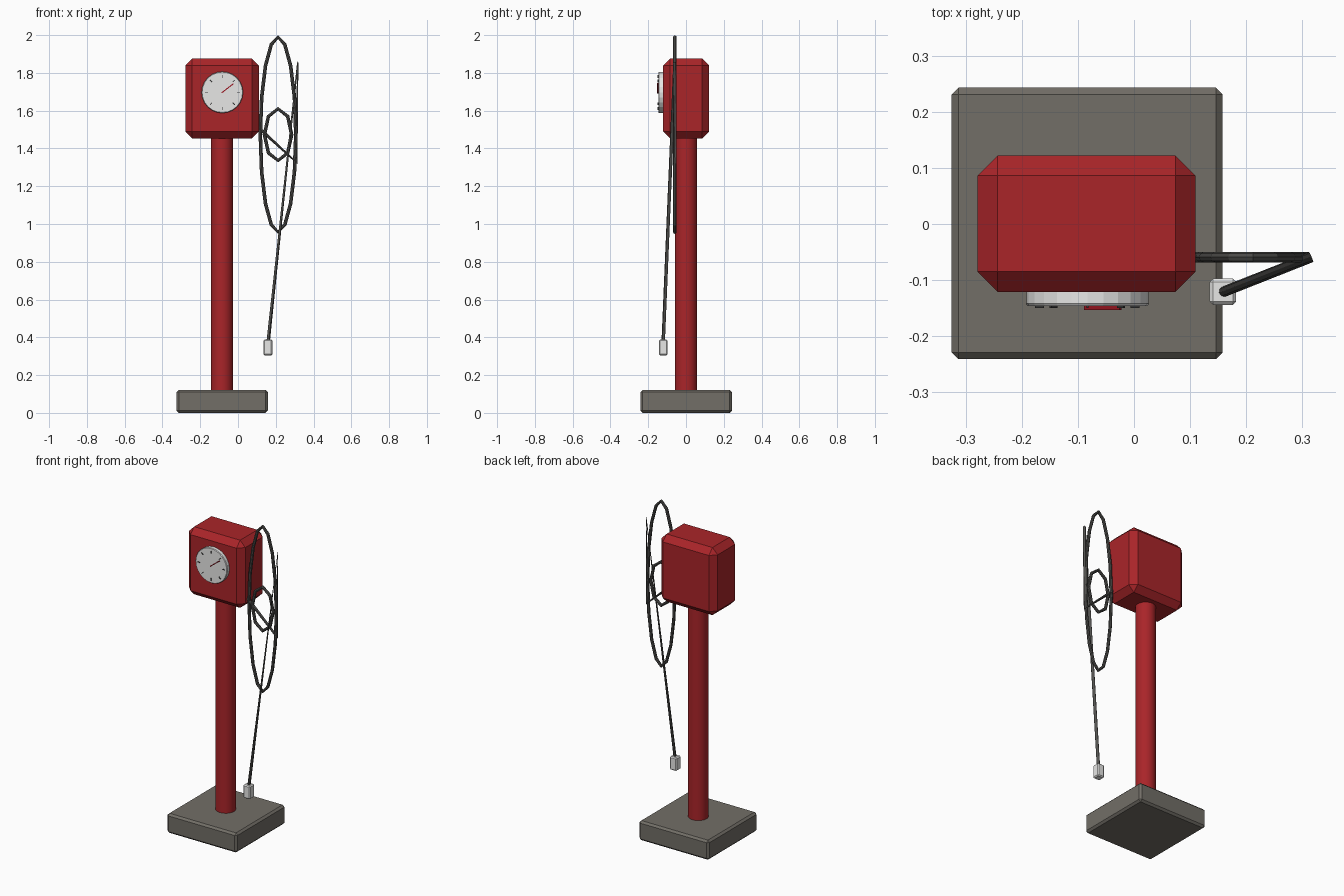
import bpy, bmesh, math
from mathutils import Matrix

if "Cube" in bpy.data.objects:
    bpy.data.objects.remove(bpy.data.objects["Cube"])


def material(name, rgb):
    m = bpy.data.materials.new(name)
    m.diffuse_color = (*rgb, 1)
    m.use_nodes = True
    m.node_tree.nodes["Principled BSDF"].inputs["Base Color"].default_value = m.diffuse_color
    return m


RED = material("red paint", (0.40, 0.018, 0.022))
GREY = material("warm grey", (0.168, 0.156, 0.135))
LIGHT = material("light grey", (0.80, 0.80, 0.79))
RUBBER = material("dark rubber", (0.085, 0.083, 0.078))
INK = material("dial ink", (0.035, 0.035, 0.035))
NEEDLE = material("needle red", (0.33, 0.008, 0.015))


def finish(bm, name, mat, smooth=False):
    me = bpy.data.meshes.new(name)
    bm.to_mesh(me)
    bm.free()
    ob = bpy.data.objects.new(name, me)
    bpy.context.collection.objects.link(ob)
    me.materials.append(mat)
    if smooth:
        bpy.context.view_layer.objects.active = ob
        ob.select_set(True)
        bpy.ops.object.shade_smooth_by_angle(angle=math.radians(35))
        ob.select_set(False)
    return ob


def box(name, lo, hi, mat, bevel=0.0, spin=0.0):
    """Box between two corners, with optional chamfer and turn about y."""
    size = [b - a for a, b in zip(lo, hi)]
    mid = [(a + b) / 2 for a, b in zip(lo, hi)]
    bm = bmesh.new()
    bmesh.ops.create_cube(bm, size=1, matrix=Matrix.Diagonal((*size, 1)))
    if bevel:
        bmesh.ops.bevel(bm, geom=bm.edges[:], offset=bevel, segments=1,
                        affect='EDGES')
    bm.transform(Matrix.Translation(mid) @ Matrix.Rotation(spin, 4, 'Y'))
    return finish(bm, name, mat)


def cylinder(name, mid, radius, depth, sides, mat, axis='Z', top=None,
             smooth=True):
    bm = bmesh.new()
    turn = Matrix.Rotation(math.pi / 2, 4, 'X') if axis == 'Y' else Matrix()
    bmesh.ops.create_cone(bm, cap_ends=True, segments=sides, radius1=radius,
                          radius2=top or radius, depth=depth,
                          matrix=Matrix.Translation(mid) @ turn)
    return finish(bm, name, mat, smooth)


def tube(name, points, radius, closed=False):
    cu = bpy.data.curves.new(name, 'CURVE')
    cu.dimensions = '3D'
    cu.bevel_depth = radius
    cu.bevel_resolution = 2
    cu.use_fill_caps = True
    sp = cu.splines.new('POLY')
    sp.points.add(len(points) - 1)
    for p, co in zip(sp.points, points):
        p.co = (*co, 1)
    sp.use_cyclic_u = closed
    sp.use_smooth = False
    cu.materials.append(RUBBER)
    ob = bpy.data.objects.new(name, cu)
    bpy.context.collection.objects.link(ob)


CX, DX, DZ = -0.085, -0.083, 1.697

# Base, post and head
box("base", (-0.325, -0.241, 0), (0.158, 0.243, 0.122), GREY, 0.012)
cylinder("post", (CX, 0, 0.79), 0.058, 1.36, 24, RED)
box("head", (-0.279, -0.121, 1.453), (0.11, 0.122, 1.875), RED, 0.036)

# Dial with a thin front lip
cylinder("dial", (DX, -0.129, DZ), 0.109, 0.028, 24, LIGHT, 'Y', smooth=False)
cylinder("dial_face", (DX, -0.144, DZ), 0.110, 0.004, 24, LIGHT, 'Y', 0.107,
         smooth=False)

# Dial ticks every 45 degrees
for i in range(8):
    a = i * math.pi / 4
    x, z = DX + 0.085 * math.cos(a), DZ + 0.085 * math.sin(a)
    box("dial_tick", (x - 0.008, -0.150, z - 0.002),
        (x + 0.008, -0.145, z + 0.002), INK, spin=-a)

# Needle pointing up and right
na = math.radians(38)
nx, nz = DX + 0.035 * math.cos(na), DZ + 0.035 * math.sin(na)
box("needle", (nx - 0.040, -0.153, nz - 0.0028),
    (nx + 0.040, -0.1455, nz + 0.0028), NEEDLE, spin=-na)


# Coiled hose: tall outer loop and small inner loop
def loop(name, hw, hh, n):
    pts = [(0.212 + hw * math.cos(2 * math.pi * i / n), -0.059,
            1.473 + hh * math.sin(2 * math.pi * i / n)) for i in range(n)]
    tube(name, pts, 0.0095, True)


loop("outer_hose_loop", 0.094, 0.516, 16)
loop("inner_hose_loop", 0.072, 0.137, 8)

# Hose run from the head, up over the hook point and down to the nozzle
tube("hose_run", [(0.09, -0.059, 1.527), (0.311, -0.059, 1.325),
                  (0.316, -0.059, 1.85), (0.159, -0.121, 0.37)], 0.0095)

# Nozzle
box("nozzle", (0.135, -0.144, 0.305), (0.182, -0.097, 0.388), LIGHT, 0.006)
